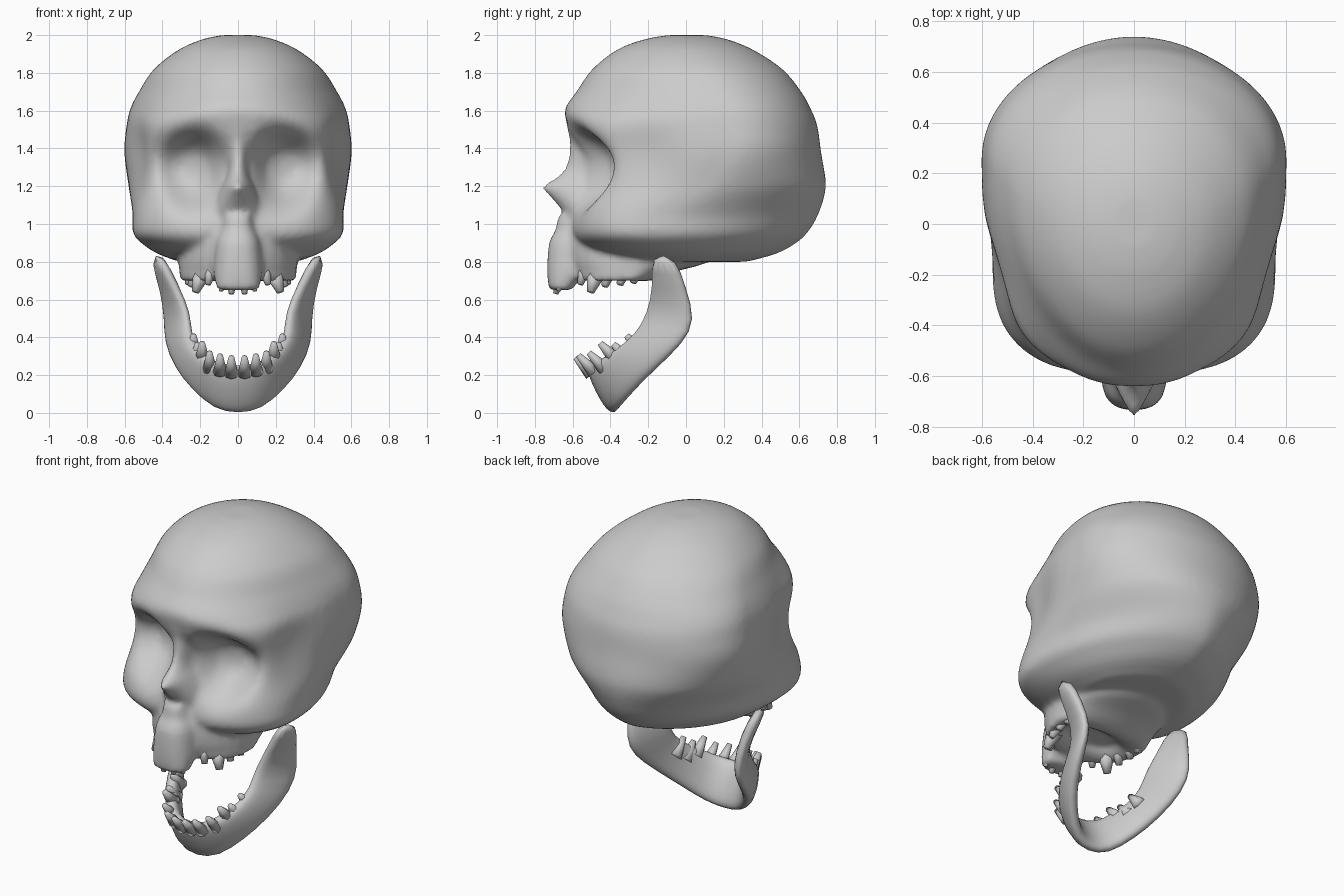
import bpy, bmesh, math
from mathutils import Vector, Matrix

if "Cube" in bpy.data.objects:
    bpy.data.objects.remove(bpy.data.objects["Cube"])


def skin(bm, rings):
    """Skin a list of closed point rings and cap both ends."""
    vs = [[bm.verts.new(p) for p in r] for r in rings]
    n = len(vs[0])
    for a, b in zip(vs, vs[1:]):
        for i in range(n):
            bm.faces.new((a[i], a[(i + 1) % n], b[(i + 1) % n], b[i]))
    bm.faces.new(vs[0])
    bm.faces.new(vs[-1][::-1])


def refine(rows, k):
    """Smooth in-between rows by spline interpolation."""
    out = []
    for i in range(len(rows) - 1):
        quad = list(zip(rows[max(i - 1, 0)], rows[i], rows[i + 1], rows[min(i + 2, len(rows) - 1)]))
        for j in range(k):
            t = j / k
            out.append([b + 0.5 * t * (c - a + t * (2 * a - 5 * b + 4 * c - d + t * (3 * (b - c) + d - a)))
                        for a, b, c, d in quad])
    return out + [list(rows[-1])]


def ring(row, seg, taper=0.0):
    """Row: z, front y, back y, half width, y of widest point, front squareness."""
    z, f, b, w, yc, n = row
    back = 1 + taper * min(max((1.2 - z) / 0.3, 0), 1)
    pts = []
    for i in range(seg):
        t = 2 * math.pi * i / seg
        c, s = math.cos(t), math.sin(t)
        e = 2 / n if s < 0 else back
        x = w * math.copysign(abs(c) ** e, c)
        y = yc + (b - yc) * s if s >= 0 else yc - (yc - f) * abs(s) ** e
        pts.append(Vector((x, y, z)))
    return pts


def sculpt(p):
    """Press in the temples and the eye sockets."""
    h = ((p.y + 0.22) / 0.18) ** 2 + ((p.z - 1.38) / 0.2) ** 2
    p.x *= 1 - 0.08 * math.exp(-h)
    if p.y < -0.1:
        u = (abs(p.x) - 0.23) / (0.18 if abs(p.x) > 0.23 else 0.155)
        v = (p.z - 1.31) / (0.17 if p.z > 1.31 else 0.21)
        p.y += 0.22 * math.exp(-(u * u + v * v) ** 1.6)
    return p


def finish(name, bm):
    bmesh.ops.recalc_face_normals(bm, faces=bm.faces[:])
    me = bpy.data.meshes.new(name)
    bm.to_mesh(me)
    bm.free()
    for p in me.polygons:
        p.use_smooth = True
    ob = bpy.data.objects.new(name, me)
    bpy.context.collection.objects.link(ob)
    return ob


# Skull: cranium, nose bridge, upper jaw and front plate fused together
cranium = [
    (2.0, -0.09, 0.10, 0.08, 0.0, 2), (1.98, -0.21, 0.21, 0.18, 0.0, 2),
    (1.925, -0.36, 0.35, 0.31, 0.03, 2), (1.82, -0.495, 0.51, 0.445, 0.1, 2),
    (1.70, -0.58, 0.61, 0.525, 0.18, 2), (1.61, -0.64, 0.66, 0.57, 0.23, 2.15),
    (1.52, -0.63, 0.695, 0.59, 0.25, 2.6), (1.38, -0.61, 0.715, 0.602, 0.25, 2.6),
    (1.20, -0.60, 0.74, 0.58, 0.12, 2.6), (1.05, -0.60, 0.70, 0.56, -0.12, 2.7),
    (0.95, -0.60, 0.64, 0.555, -0.17, 2.6), (0.89, -0.56, 0.57, 0.50, -0.15, 2.4),
    (0.84, -0.48, 0.47, 0.42, -0.08, 2.2), (0.80, -0.38, 0.32, 0.31, 0.0, 2)]
nose = [
    (1.54, -0.61, -0.4, 0.08, -0.5, 1.8), (1.30, -0.635, -0.4, 0.055, -0.5, 1.8),
    (1.20, -0.76, -0.4, 0.09, -0.5, 1.5), (1.16, -0.735, -0.4, 0.11, -0.5, 1.5),
    (1.10, -0.68, -0.4, 0.13, -0.5, 1.7), (1.05, -0.64, -0.4, 0.13, -0.5, 2)]
maxilla = [
    (1.05, -0.61, 0.1, 0.26, -0.25, 2.2), (0.90, -0.63, 0.2, 0.30, -0.25, 2.2),
    (0.80, -0.62, 0.12, 0.315, -0.25, 2.2), (0.75, -0.60, -0.05, 0.31, -0.27, 2.2),
    (0.70, -0.58, -0.18, 0.30, -0.3, 2.2), (0.71, -0.50, -0.25, 0.22, -0.35, 2.2),
    (0.75, -0.46, -0.3, 0.16, -0.37, 2.2)]
front_plate = [
    (1.04, -0.68, -0.4, 0.08, -0.5, 3), (0.97, -0.69, -0.4, 0.10, -0.5, 2.6),
    (0.90, -0.725, -0.45, 0.12, -0.55, 2.6), (0.75, -0.735, -0.55, 0.13, -0.58, 2.6),
    (0.65, -0.725, -0.60, 0.11, -0.65, 3)]
bm = bmesh.new()
skin(bm, [[sculpt(p) for p in ring(r, 72, 0.3)] for r in refine(cranium, 5)])
for rows in (nose, maxilla, front_plate):
    skin(bm, [ring(r, 32) for r in refine(rows, 3)])
skull = finish("skull", bm)
m = skull.modifiers.new("fuse", 'REMESH')
m.mode = 'VOXEL'
m.voxel_size = 0.018
m.use_smooth_shade = True
m = skull.modifiers.new("soften", 'SMOOTH')
m.factor = 0.5
m.iterations = 5

# Lower jaw: bottom edge, top edge and half thickness from chin to hinge
stations = [
    ((0, -0.38, -0.005), (0, -0.51, 0.25), 0.045),
    ((0.12, -0.36, 0.015), (0.11, -0.49, 0.26), 0.045),
    ((0.23, -0.27, 0.12), (0.18, -0.42, 0.31), 0.045),
    ((0.32, -0.16, 0.23), (0.23, -0.34, 0.36), 0.045),
    ((0.38, -0.01, 0.37), (0.26, -0.26, 0.43), 0.04),
    ((0.38, 0.055, 0.49), (0.26, -0.21, 0.53), 0.035),
    ((0.40, 0.0, 0.66), (0.32, -0.175, 0.66), 0.035),
    ((0.445, -0.05, 0.82), (0.43, -0.19, 0.86), 0.035)]
flip = lambda p: (-p[0], p[1], p[2])
path = [(flip(b), flip(t), h) for b, t, h in stations[:0:-1]] + stations
mids = [(Vector(b) + Vector(t)) / 2 for b, t, h in path]
rings = []
for i, (b, t, h) in enumerate(path):
    axis = (Vector(t) - Vector(b)) / 2
    along = mids[min(i + 1, len(path) - 1)] - mids[max(i - 1, 0)]
    side = axis.cross(along).normalized() * h
    sect = []
    for k in range(12):
        c, s = math.cos(k * math.pi / 6), math.sin(k * math.pi / 6)
        sect.append(mids[i] + axis * math.copysign(abs(c) ** 0.8, c)
                    + side * math.copysign(abs(s) ** 0.7, s))
    rings.append(sect)
bm = bmesh.new()
skin(bm, rings)
jaw = finish("lower_jaw", bm)
m = jaw.modifiers.new("round", 'SUBSURF')
m.levels = m.render_levels = 1


# Teeth: tapered pegs from root to tip on both sides
def teeth(name, tips, root):
    bm = bmesh.new()
    for x, y, z, r in tips:
        for s in (-1, 1):
            tip = Vector((s * x, y, z))
            base = tip + Vector((-s * root[0] * x, root[1], root[2]))
            d = tip - base
            mat = Matrix.Translation((tip + base) / 2) @ d.to_track_quat('Z', 'Y').to_matrix().to_4x4()
            bmesh.ops.create_cone(bm, cap_ends=True, segments=8, radius1=r,
                                  radius2=r * 0.4, depth=d.length, matrix=mat)
    return finish(name, bm)


teeth("upper_teeth", [
    (0.035, -0.69, 0.63, 0.035), (0.09, -0.675, 0.645, 0.03), (0.16, -0.56, 0.68, 0.04),
    (0.225, -0.505, 0.64, 0.05), (0.25, -0.43, 0.67, 0.045), (0.265, -0.35, 0.68, 0.045),
    (0.265, -0.28, 0.69, 0.045)], (0.15, 0.03, 0.10))
teeth("lower_teeth", [
    (0.035, -0.585, 0.295, 0.038), (0.095, -0.57, 0.305, 0.038), (0.15, -0.515, 0.32, 0.038),
    (0.19, -0.455, 0.37, 0.04), (0.215, -0.385, 0.365, 0.04), (0.235, -0.315, 0.41, 0.04)],
    (0.0, 0.085, -0.09))
bpy.context.view_layer.update()
